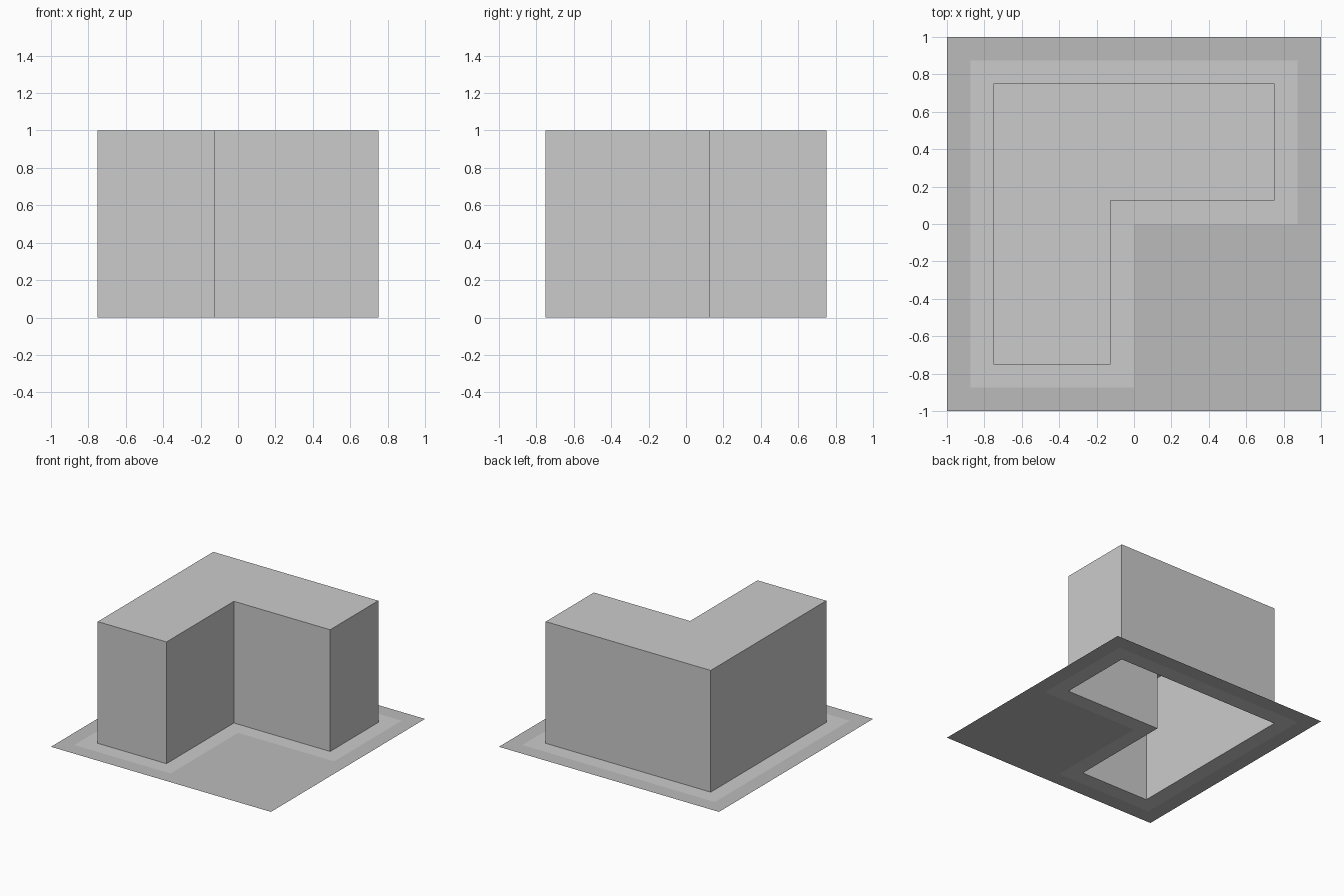
import bpy
import bmesh

if "Cube" in bpy.data.objects:
    bpy.data.objects.remove(bpy.data.objects["Cube"])


def l_outline(edge, inner):
    """L-shaped plan, counter-clockwise; inner is the notch corner offset."""
    return [(-edge, -edge), (-inner, -edge), (-inner, inner),
            (edge, inner), (edge, edge), (-edge, edge)]


def finish(bm, name, grey=None):
    mesh = bpy.data.meshes.new(name)
    bm.to_mesh(mesh)
    bm.free()
    obj = bpy.data.objects.new(name, mesh)
    bpy.context.collection.objects.link(obj)
    if grey is not None:
        mat = bpy.data.materials.new(name)
        mat.diffuse_color = (grey, grey, grey, 1)
        mat.use_nodes = True
        mat.node_tree.nodes["Principled BSDF"].inputs["Base Color"].default_value = mat.diffuse_color
        mesh.materials.append(mat)
    return obj


def band(bm, outer, inner):
    """Join two matching closed loops of 3D points with quads."""
    a = [bm.verts.new(p) for p in outer]
    b = [bm.verts.new(p) for p in inner]
    for i in range(len(a)):
        j = (i + 1) % len(a)
        bm.faces.new((a[i], a[j], b[j], b[i]))
    return b


def at(points, z):
    return [(x, y, z) for x, y in points]


wall_plan = l_outline(0.75, 0.125)
path_plan = l_outline(0.875, 0.0)
lot_plan = [(-1, -1), (0, -1), (1, -1), (1, 0), (1, 1), (-1, 1)]

# Building shell: walls and flat roof, open underneath
bm = bmesh.new()
top = band(bm, at(wall_plan, 0), at(wall_plan, 1))
bm.faces.new(top)
finish(bm, "building")

# Pavement strip around the building
bm = bmesh.new()
band(bm, at(path_plan, 0), at(wall_plan, 0))
finish(bm, "pavement", 0.63)

# Surrounding square plot with a hole for pavement and building
bm = bmesh.new()
band(bm, at(lot_plan, 0), at(path_plan, 0))
finish(bm, "plot", 0.5)
